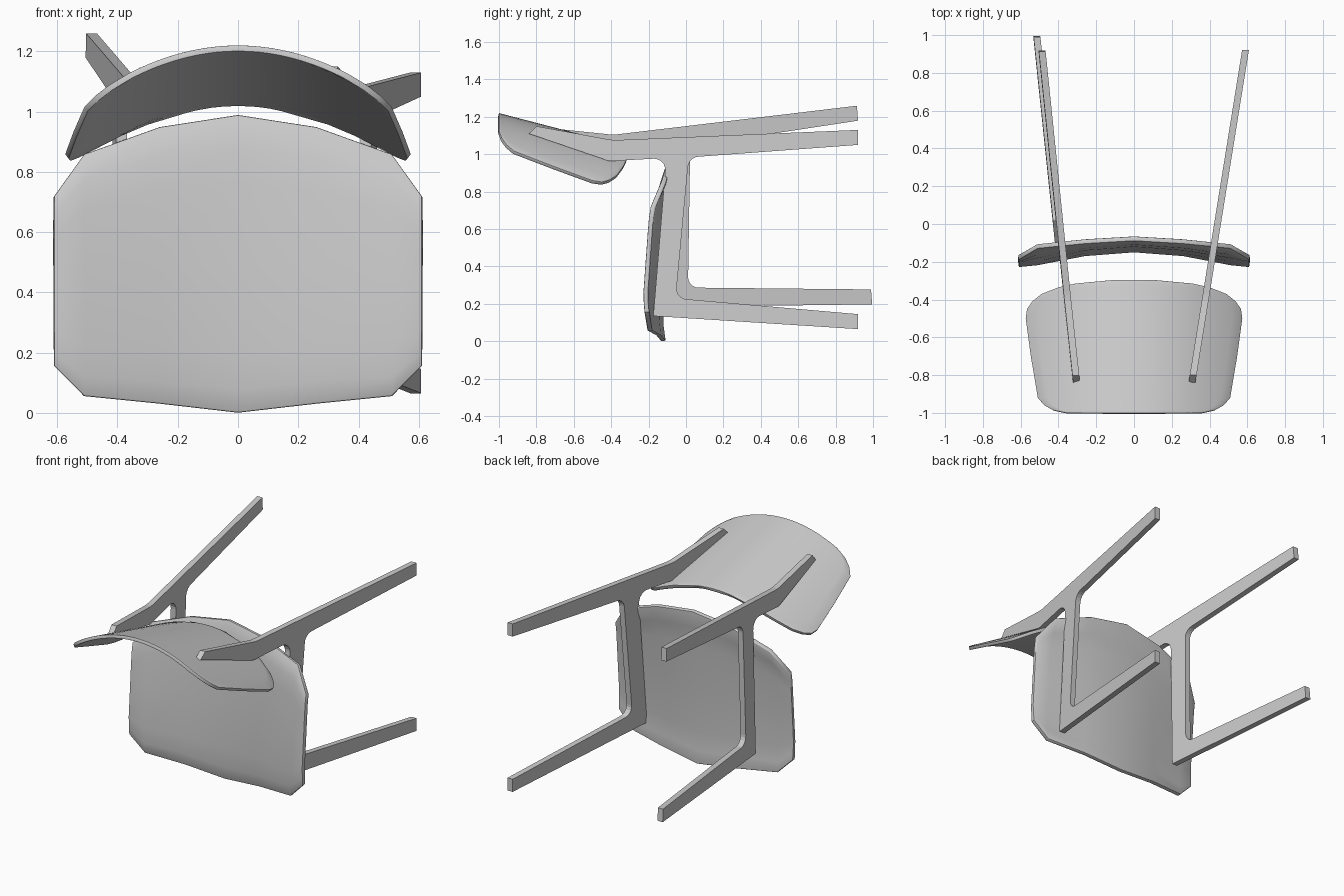
import bpy, math
from mathutils import Vector

if "Cube" in bpy.data.objects:
    bpy.data.objects.remove(bpy.data.objects["Cube"])


def link(name, verts, faces):
    me = bpy.data.meshes.new(name)
    me.from_pydata(verts, [], faces)
    me.update()
    ob = bpy.data.objects.new(name, me)
    bpy.context.collection.objects.link(ob)
    return ob


def interp(table, s):
    for (a, va), (b, vb) in zip(table, table[1:]):
        if s <= b:
            return va + (vb - va) * (s - a) / (b - a)
    return table[-1][1]


def sheet(name, rows, thick, bevel):
    """Curved panel from a grid of points, thickened and edge-rounded."""
    n = len(rows[0])
    verts = [p for row in rows for p in row]
    faces = [(r * n + c, r * n + c + 1, (r + 1) * n + c + 1, (r + 1) * n + c)
             for r in range(len(rows) - 1) for c in range(n - 1)]
    ob = link(name, verts, faces)
    sol = ob.modifiers.new("thickness", 'SOLIDIFY')
    sol.thickness, sol.offset, sol.use_even_offset = thick, -1, True
    bev = ob.modifiers.new("rounded_rim", 'BEVEL')
    bev.width, bev.segments, bev.limit_method = bevel, 2, 'ANGLE'
    bev.angle_limit = math.radians(50)
    bpy.ops.object.select_all(action='DESELECT')
    bpy.context.view_layer.objects.active = ob
    ob.select_set(True)
    bpy.ops.object.convert(target='MESH')
    bpy.ops.object.shade_smooth_by_angle(angle=math.radians(40))
    return ob


def rounded(points, seg=5):
    """Closed 2D outline with a fillet radius per corner."""
    out = []
    for i, (y, z, r) in enumerate(points):
        p = Vector((y, z))
        if r == 0:
            out.append(p)
            continue
        a = (Vector(points[i - 1][:2]) - p).normalized()
        b = (Vector(points[(i + 1) % len(points)][:2]) - p).normalized()
        half = a.angle(b) / 2
        d = r / math.tan(half)
        centre = p + (a + b).normalized() * (r / math.sin(half))
        u, v = p + a * d - centre, p + b * d - centre
        for k in range(seg + 1):
            w = u.lerp(v, k / seg).normalized() * r
            out.append(centre + w)
    return out


def plate(name, outline, x_of, half):
    """Flat frame cut from an outline, placed on a slanted plane."""
    n = len(outline)
    verts = [(x_of(p.x, p.y) + s * half, p.x, p.y) for s in (-1, 1) for p in outline]
    faces = [tuple(range(n - 1, -1, -1)), tuple(range(n, 2 * n))]
    faces += [(i, (i + 1) % n, n + (i + 1) % n, n + i) for i in range(n)]
    ob = link(name, verts, faces)
    import bmesh
    bm = bmesh.new()
    bm.from_mesh(ob.data)
    bmesh.ops.recalc_face_normals(bm, faces=bm.faces)
    bm.to_mesh(ob.data)
    bm.free()
    return ob


# Seat: coarse faceted outline; x, z low, z high, then y at four heights
columns = [(0.00, 0.00, 0.99, -.135, -.150, -.120, -.090),
           (0.26, 0.03, 0.95, -.160, -.170, -.140, -.105),
           (0.51, 0.055, 0.86, -.205, -.218, -.180, -.130),
           (0.61, 0.155, 0.72, -.222, -.228, -.205, -.190)]
full = [(-c[0],) + c[1:] for c in columns[:0:-1]] + columns
rows = []
for t in (0, .08, .2, .5, .77, .89, 1):
    row = []
    for x, lo, hi, y0, y1, y2, y3 in full:
        prof = [(0, y0), (.08, y0 + .7 * (y1 - y0)), (.2, y1), (.77, y2),
                (.89, y2 + .35 * (y3 - y2)), (1, y3)]
        row.append((x, interp(prof, t), lo + (hi - lo) * t))
    rows.append(row)
sheet("seat", rows, 0.026, 0.006)

# Backrest: curved panel with rounded corners; half-width along y
width = [(-1, .36), (-.985, .43), (-.96, .475), (-.92, .51), (-.7, .547),
         (-.5, .574), (-.45, .567), (-.41, .54), (-.37, .49), (-.335, .40),
         (-.315, .31), (-.297, .12)]
rows = []
for y, w in width:
    row = []
    for i in range(21):
        x = w * (i / 10 - 1)
        row.append((x, y, 1.22 - 0.26 * (y + 1) - 0.7 * x * x))
    rows.append(row)
sheet("backrest", rows, 0.02, 0.007)

# Side frames: two legs, upright and back arm in one flat piece (y, z, fillet)
side = rounded([(.92, .065, 0), (.92, .145, 0), (-.055, .23, .055), (.015, .983, .06),
                (.92, 1.05, 0), (.92, 1.13, 0), (-.39, 1.075, .25), (-.80, 1.15, 0),
                (-.84, 1.11, 0), (-.41, .963, .06), (-.105, .98, .06), (-.175, .135, 0)])
plate("right_side_frame", side, lambda y, z: .442 + .161 * y, .018)

# The left frame is the same piece, tipped a few degrees
ca, sa = math.cos(math.radians(4.4)), math.sin(math.radians(4.4))
tipped = [Vector((p.x * ca - p.y * sa + .083, p.x * sa + p.y * ca + .062)) for p in side]
plate("left_side_frame", tipped, lambda y, z: -.395 - .105 * y - .02 * (1 - z), .018)
